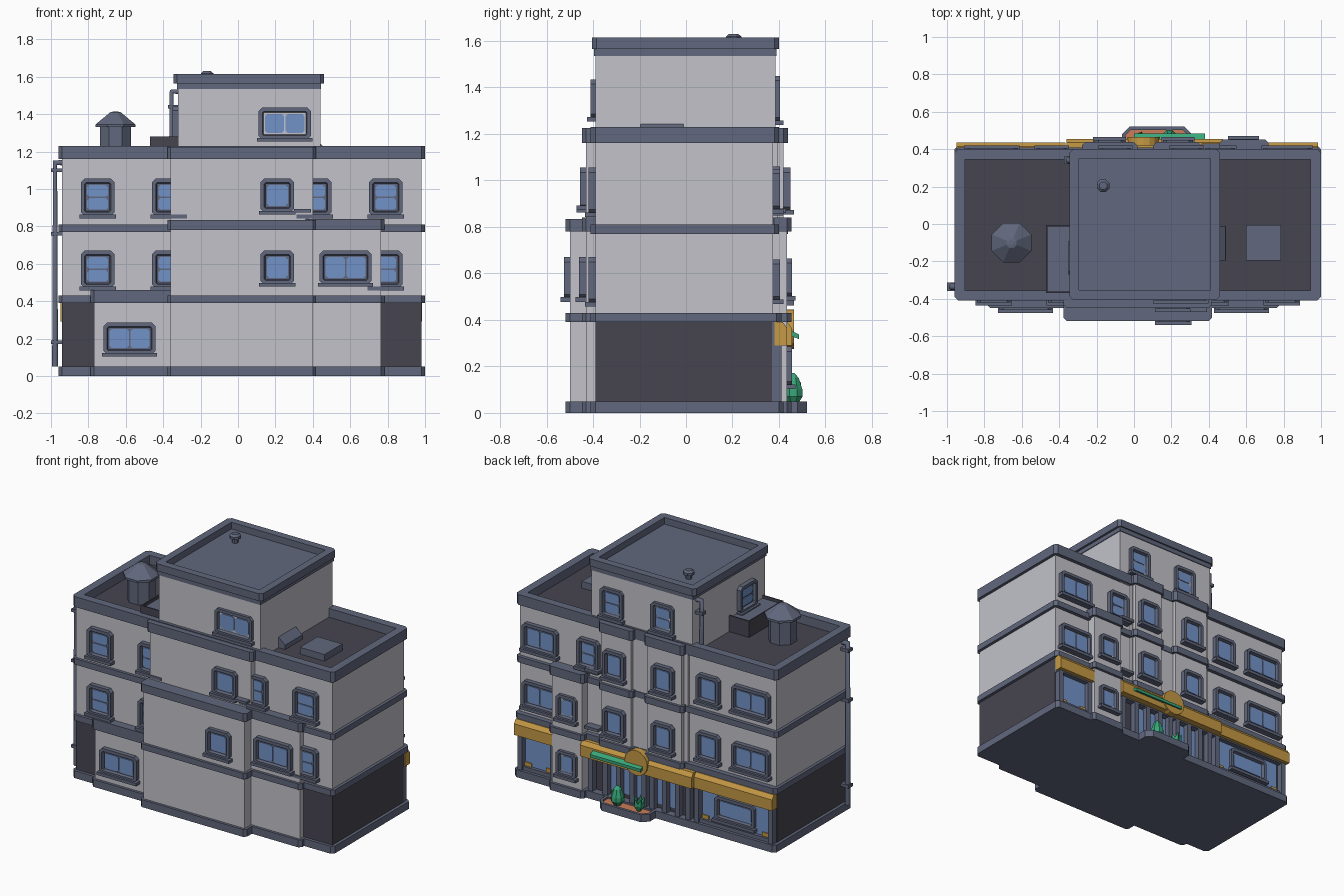
import bpy, bmesh, math
from mathutils import Matrix, Vector

if "Cube" in bpy.data.objects:
    bpy.data.objects.remove(bpy.data.objects["Cube"])

def mat(name, r, g, b):
    m = bpy.data.materials.new(name)
    m.diffuse_color = (r, g, b, 1)
    m.use_nodes = True
    m.node_tree.nodes["Principled BSDF"].inputs["Base Color"].default_value = m.diffuse_color
    return m

WALL = mat("pale_wall", .54, .54, .59)
SLATE = mat("slate_trim", .12, .138, .205)
DARK = mat("dark_stone", .062, .058, .08)
GLASS = mat("blue_glass", .17, .29, .58)
GOLD = mat("gold_sign", .56, .32, .06)
GREEN = mat("green", .04, .38, .19)
ORANGE = mat("terracotta", .6, .2, .1)

def finish(name, bm, mats, smooth=False):
    bmesh.ops.recalc_face_normals(bm, faces=bm.faces)
    me = bpy.data.meshes.new(name)
    bm.to_mesh(me)
    bm.free()
    for m in mats:
        me.materials.append(m)
    ob = bpy.data.objects.new(name, me)
    bpy.context.collection.objects.link(ob)
    if smooth:
        for p in me.polygons:
            p.use_smooth = True
    return ob

def octagon(a0, a1, b0, b1, c):
    return [(a0 + c, b0), (a1 - c, b0), (a1, b0 + c), (a1, b1 - c),
            (a1 - c, b1), (a0 + c, b1), (a0, b1 - c), (a0, b0 + c)]

def prism(bm, pts, vec):
    """Extrude a closed outline; returns the far cap."""
    f = bm.faces.new([bm.verts.new(p) for p in pts])
    r = bmesh.ops.extrude_face_region(bm, geom=[f], use_keep_orig=True)
    bmesh.ops.translate(bm, vec=vec, verts=[g for g in r['geom'] if isinstance(g, bmesh.types.BMVert)])
    return [g for g in r['geom'] if isinstance(g, bmesh.types.BMFace)][0]

def slab(name, x0, x1, y0, y1, z0, z1, m, c=0, pit=None):
    """Block with chamfered upright corners; pit = (rim, depth, deck material)."""
    bm = bmesh.new()
    pts = octagon(x0, x1, y0, y1, c) if c else [(x0, y0), (x1, y0), (x1, y1), (x0, y1)]
    top = prism(bm, [(x, y, z0) for x, y in pts], (0, 0, z1 - z0))
    mats = [m]
    if pit:
        bmesh.ops.recalc_face_normals(bm, faces=bm.faces)
        bmesh.ops.inset_region(bm, faces=[top], thickness=pit[0])
        r = bmesh.ops.extrude_face_region(bm, geom=[top])
        bmesh.ops.translate(bm, vec=(0, 0, -pit[1]), verts=[g for g in r['geom'] if isinstance(g, bmesh.types.BMVert)])
        deck = [g for g in r['geom'] if isinstance(g, bmesh.types.BMFace)]
        if top.is_valid:
            bm.faces.remove(top)
        for f in deck:
            f.material_index = 1
        mats.append(pit[2])
    return finish(name, bm, mats)

def lathe(name, x, y, profile, m, n=8, smooth=False):
    """Stack of cones through (radius, height) points."""
    bm = bmesh.new()
    rings = [[bm.verts.new((x + r * math.cos(2 * math.pi * (i + .5) / n), y + r * math.sin(2 * math.pi * (i + .5) / n), z))
              for i in range(n)] for r, z in profile]
    for a, b in zip(rings, rings[1:]):
        for i in range(n):
            bm.faces.new((a[i], a[(i + 1) % n], b[(i + 1) % n], b[i]))
    bm.faces.new(rings[0])
    bm.faces.new(rings[-1])
    return finish(name, bm, [m], smooth)

TURN = {'front': 0, 'back': math.pi, 'left': -math.pi / 2, 'right': math.pi / 2}

def window(name, x, y, z, side, kind='tall', w=.18, h=.18, d=.03):
    """Chamfered frame, recessed field, glass panes and a sill."""
    bm = bmesh.new()
    face = prism(bm, [(u, .01, v) for u, v in octagon(-w / 2, w / 2, -h / 2, h / 2, .02)], (0, -d - .01, 0))
    bmesh.ops.recalc_face_normals(bm, faces=bm.faces)
    bmesh.ops.inset_region(bm, faces=[face], thickness=.022)
    bmesh.ops.inset_region(bm, faces=[face], thickness=.006, depth=-.02)
    a, b, g = w / 2 - .034, h / 2 - .034, .004
    panes = {'one': [(-a, a, -b, b)],
             'tall': [(-a, a, -b, -g), (-a, a, g, b)],
             'wide': [(-a, -g, -b, b), (g, a, -b, b)]}[kind]
    for p in panes:
        old = set(bm.faces)
        prism(bm, [(u, -d + .022, v) for u, v in octagon(*p, .012)], (0, -.008, 0))
        for f in set(bm.faces) - old:
            f.material_index = 1
    s = w / 2 + .008
    prism(bm, [(-s, .01, -h / 2 - .012), (s, .01, -h / 2 - .012), (s, .01, -h / 2 + .008), (-s, .01, -h / 2 + .008)], (0, -d - .025, 0))
    bmesh.ops.transform(bm, verts=bm.verts, matrix=Matrix.Translation((x, y, z)) @ Matrix.Rotation(TURN[side], 4, 'Z'))
    return finish(name, bm, [SLATE, GLASS])

def pipe(name, pts, r):
    cu = bpy.data.curves.new(name, 'CURVE')
    cu.dimensions, cu.bevel_depth, cu.bevel_resolution, cu.use_fill_caps = '3D', r, 1, True
    sp = cu.splines.new('POLY')
    sp.points.add(len(pts) - 1)
    for p, q in zip(sp.points, pts):
        p.co = (*q, 1)
    cu.materials.append(SLATE)
    bpy.context.collection.objects.link(bpy.data.objects.new(name, cu))

# Main storeys, tower and wrap-around bands
slab("ground_storey", -.94, .98, -.39, .37, .03, .4, DARK)
slab("upper_storeys", -.94, .98, -.39, .375, .4, 1.17, WALL)
slab("tower", -.32, .44, -.39, .385, 1.16, 1.55, WALL)
slab("base", -.96, 1, -.41, .42, 0, .05, SLATE, .02)
slab("lower_band", -.96, 1, -.41, .41, .39, .43, SLATE, .02)
slab("middle_band", -.96, 1, -.41, .40, .77, .81, SLATE, .02)
slab("main_parapet", -.96, 1, -.41, .40, 1.16, 1.23, SLATE, .02, (.06, .06, DARK))
slab("tower_trim", -.325, .445, -.395, .39, 1.535, 1.57, SLATE)
slab("tower_parapet", -.345, .46, -.405, .40, 1.565, 1.615, SLATE, .02, (.055, .047, SLATE))

# Projecting bays: x range, wall y, bottom, top, bands
def bay(name, x0, x1, y, z0, z1, bands):
    s = 1 if y > 0 else -1
    slab(name, x0, x1, min(y, s * .3), max(y, s * .3), z0, z1, WALL)
    for i, (b0, b1) in enumerate(bands):
        e = y + s * .018
        slab(f"{name}_band_{i}", x0 - .018, x1 + .018, min(e, s * .36), max(e, s * .36), b0, b1, SLATE, .018)

bay("front_centre_bay", -.36, .40, -.5, .03, .8, [(0, .05), (.39, .43), (.78, .835)])
bay("front_centre_upper_bay", -.36, .40, -.43, .8, 1.2, [(1.16, 1.225)])
bay("front_right_bay", .38, .765, -.43, .03, .82, [(0, .05), (.39, .43), (.78, .84)])
bay("front_left_bay", -.77, -.35, -.43, .03, .44, [(0, .05), (.39, .46)])
bay("back_corner_bay", .475, .70, .435, .03, .82, [(0, .05), (.39, .43), (.78, .84)])
for nm, a, b in (("back_bay_a", .12, .34), ("back_bay_b", -.26, 0)):
    bay(nm, a, b, .42, .4, 1.2, [(.39, .43), (.77, .815), (1.16, 1.225)])
slab("back_bay_link", -.29, .35, .3, .395, .4, 1.165, WALL)

# Front windows
for z in (.57, .955):
    window("front_window_left", -.75, -.39, z, 'front', 'tall', .18, .2)
    window("front_window_mid_left", -.37, -.39, z, 'front', 'tall', .18, .2)
    window("front_window_right", .79, -.39, z, 'front', 'tall', .18, .2)
window("front_window_mid_right", .41, -.39, .955, 'front', 'tall', .18, .2)
window("front_bay_window_low", .21, -.5, .58, 'front', 'one', .18, .18, .025)
window("front_bay_window_high", .21, -.43, .965, 'front', 'one', .18, .18, .025)
window("front_ground_window", -.58, -.43, .2, 'front', 'wide', .28, .17)
window("front_right_bay_window", .575, -.43, .58, 'front', 'wide', .28, .18)
window("front_tower_window", .25, -.39, 1.35, 'front', 'wide', .28, .17, .02)
slab("front_ledge", .30, .39, -.47, -.42, .875, .892, SLATE)

# Back windows
for z in (.57, .96):
    window("back_window_end", .82, .375, z, 'back', 'wide', .26, .18)
    window("back_bay_a_window", .235, .42, z, 'back', 'one', .16, .19)
    window("back_bay_b_window", -.13, .42, z, 'back', 'one', .16, .19)
    window("back_window_single", -.44, .375, z, 'back', 'one', .17, .19)
    window("back_window_double", -.76, .375, z, 'back', 'wide', .28, .18)
    slab("back_ledge", .36, .46, .37, .43, z - .1, z - .08, SLATE)
window("back_window_upper", .46, .375, .96, 'back', 'tall', .16, .2)
for z in (.2, .58):
    window("back_corner_bay_window", .585, .435, z, 'back', 'one', .15, .17, .02)
for x in (.28, -.10):
    window("back_tower_window", x, .385, 1.35, 'back', 'tall', .17, .2, .02)
window("side_tower_window", -.32, -.18, 1.35, 'left', 'tall', .18, .18)

# Shop front: fascia, gold signs, glass and posts
slab("sign_fascia", -.94, .98, .36, .41, .28, .395, SLATE)
for nm, a, b, y in (("left", .70, .985, .435), ("centre", -.36, .475, .455), ("right", -.95, -.365, .435)):
    bm = bmesh.new()
    prism(bm, [(a, .38, .29), (a, y, .29), (a, y, .365), (a, y - .02, .392), (a, .38, .392)], (b - a, 0, 0))
    finish("gold_sign_" + nm, bm, [GOLD])
bm = bmesh.new()
prism(bm, [(.05 + .085 * math.cos(t * math.pi / 8), .42, .36 + .085 * math.sin(t * math.pi / 8)) for t in range(16)], (0, .045, 0))
finish("gold_sign_disc", bm, [GOLD])
for nm, a, b in (("small", .73, .94), ("large", -.89, -.39)):
    slab("shop_glass_" + nm, a, b, .36, .378, .07, .285, GLASS)
    slab("shop_sill_" + nm, a - .01, b + .01, .36, .4, .05, .075, SLATE)
    slab("shop_gold_corner_" + nm, a, a + .05, .37, .385, .075, .10, GOLD)
    slab("shop_gold_corner_" + nm, b - .05, b, .37, .385, .075, .10, GOLD)
window("shop_bay_window", -.64, .378, .18, 'back', 'one', .3, .16, .02)
slab("door_glass", -.20, -.05, .36, .376, .08, .27, GLASS)
slab("entrance_glass", .04, .30, .36, .376, .08, .27, GLASS)
for x in (-.92, -.365, -.30, -.22, -.125, -.03, .03, .12, .22, .32, .43, .715, .96):
    slab("shop_post", x - .017, x + .017, .36, .41, .04, .29, SLATE)

# Green canopy, planter and plants
bm = bmesh.new()
prism(bm, [(0, .44, .36), (0, .44, .335), (0, .485, .318), (0, .485, .338)], (.38, 0, 0))
finish("green_canopy", bm, [GREEN])
slab("planter", -.065, .31, .36, .52, 0, .05, SLATE, .04, (.02, .012, ORANGE))
lathe("round_bush", .19, .462, [(.018, .035), (.043, .07), (.042, .1), (.025, .15), (.004, .172)], GREEN, 8)
for i in range(5):
    t = i * 2 * math.pi / 5
    bm = bmesh.new()
    bmesh.ops.create_cone(bm, cap_ends=True, segments=4, radius1=.008, radius2=.02, depth=.05, matrix=Matrix.Translation((0, 0, .025)))
    bmesh.ops.create_cone(bm, cap_ends=True, segments=4, radius1=.02, radius2=0, depth=.055, matrix=Matrix.Translation((0, 0, .0775)))
    lean = Matrix.Rotation(t, 4, 'Z') @ Matrix.Rotation(.35, 4, 'Y')
    bmesh.ops.transform(bm, verts=bm.verts, matrix=Matrix.Translation((.03, .46, .035)) @ lean)
    finish("leaf", bm, [GREEN])

# Roof equipment
lathe("water_tank", -.655, -.1, [(.09, 1.165), (.09, 1.33), (.115, 1.33), (.115, 1.345), (.03, 1.41), (.015, 1.413)], SLATE, 8)
lathe("tower_vent", -.165, .205, [(.02, 1.56), (.02, 1.595), (.036, 1.6), (.036, 1.618), (.022, 1.63)], SLATE, 8)
slab("roof_box", -.47, -.31, -.37, -.005, 1.165, 1.28, DARK, 0, (.012, .02, SLATE))
slab("skylight", .60, .785, -.195, -.005, 1.165, 1.215, SLATE)
bm = bmesh.new()
prism(bm, [(.43, -.195, 1.16), (.49, -.195, 1.16), (.49, -.195, 1.20), (.43, -.195, 1.25)], (0, .185, 0))
finish("roof_hatch", bm, [SLATE])

# Drain pipes with brackets
pipe("side_drain", [(-.93, -.335, 1.14), (-.978, -.335, 1.14), (-.978, -.335, .05)], .018)
for z in (.18, .76, 1.1):
    slab("drain_bracket", -1.0, -.93, -.357, -.313, z - .01, z + .01, SLATE)
pipe("tower_drain", [(-.31, .34, 1.52), (-.355, .34, 1.52), (-.355, .34, 1.17)], .016)
slab("tower_drain_bracket", -.375, -.31, .32, .36, 1.43, 1.45, SLATE)
